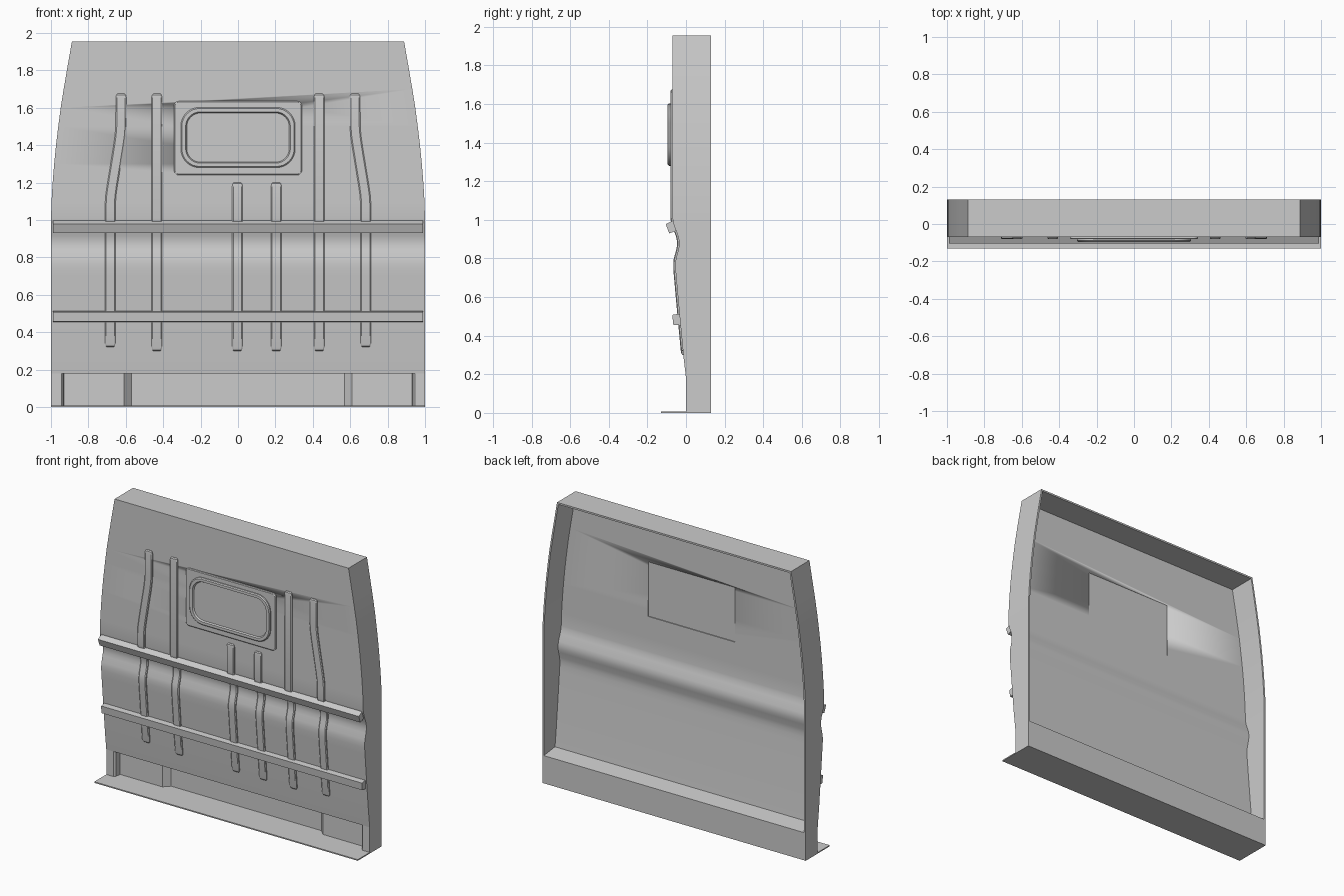
import bpy, bmesh, math

if "Cube" in bpy.data.objects:
    bpy.data.objects.remove(bpy.data.objects["Cube"])

BACK, TOP, T = 0.13, 1.955, 0.012

# Front surface of the pressed panel as (z, y), and half width as (z, x)
PROFILE = [(0.18, 0), (0.3, -0.014), (0.5, -0.033), (0.7, -0.051), (0.745, -0.055),
           (0.775, -0.055), (0.8, -0.052), (0.84, -0.041), (0.865, -0.036), (0.89, -0.036),
           (0.915, -0.041), (0.96, -0.058), (0.985, -0.066), (1.01, -0.07), (TOP, -0.07)]
WIDTH = [(0, 1), (1.0, 1), (1.1, 0.997), (1.2, 0.991), (1.3, 0.983), (1.4, 0.973),
         (1.5, 0.961), (1.6, 0.948), (1.7, 0.932), (1.8, 0.915), (TOP, 0.888)]


def interp(table, z):
    if z <= table[0][0]:
        return table[0][1]
    for (a, u), (b, v) in zip(table, table[1:]):
        if z <= b:
            return u + (v - u) * (z - a) / (b - a)
    return table[-1][1]


def loft(name, rings):
    """Skin a list of closed rings and cap both ends."""
    bm = bmesh.new()
    rows = [[bm.verts.new(p) for p in r] for r in rings]
    n = len(rows[0])
    for a, b in zip(rows, rows[1:]):
        for i in range(n):
            j = (i + 1) % n
            bm.faces.new((a[i], a[j], b[j], b[i]))
    bm.faces.new(rows[0])
    bm.faces.new(rows[-1])
    bmesh.ops.recalc_face_normals(bm, faces=bm.faces)
    me = bpy.data.meshes.new(name)
    bm.to_mesh(me)
    bm.free()
    me.polygons.foreach_set("use_smooth", [True] * len(me.polygons))
    me.set_sharp_from_angle(angle=math.radians(30))
    ob = bpy.data.objects.new(name, me)
    bpy.context.collection.objects.link(ob)
    return ob


def plan(name, pts, z0, z1):
    return loft(name, [[(x, y, z) for x, y in pts] for z in (z0, z1)])


def box(name, x, y0, y1, z0, z1):
    return plan(name, [(-x, y0), (x, y0), (x, y1), (-x, y1)], z0, z1)


def round_rect(hx, z0, z1, r, y, steps=8):
    pts = []
    for k, (cx, cz) in enumerate([(hx - r, z1 - r), (r - hx, z1 - r), (r - hx, z0 + r), (hx - r, z0 + r)]):
        for s in range(steps + 1):
            a = math.pi / 2 * (k + s / steps)
            pts.append((cx + r * math.cos(a), y, cz + r * math.sin(a)))
    return pts


# Pressed panel with side flanges, a C section lofted upward
levels = sorted({z for z, _ in PROFILE} | {z for z, _ in WIDTH if z > 0.18})
rows = []
for z in levels:
    w, y = interp(WIDTH, z), interp(PROFILE, z)
    sec = [(-w, BACK), (-w, y), (w, y), (w, BACK),
           (w - T, BACK), (w - T, y + T), (T - w, y + T), (T - w, BACK)]
    rows.append([(px, py, z) for px, py in sec])
panel = loft("bulkhead_panel", rows)

# Opening behind the window
cutter = box("window_cutter", 0.33, -0.12, 0.0, 1.25, 1.625)
cutter.hide_render = True
cutter.hide_viewport = True
mod = panel.modifiers.new("opening", 'BOOLEAN')
mod.object = cutter
mod.solver = 'EXACT'

# Top flange
flange = []
for z in (TOP - T, TOP):
    w = interp(WIDTH, z)
    flange.append([(-w, -0.07, z), (w, -0.07, z), (w, BACK, z), (-w, BACK, z)])
loft("top_flange", flange)

# Base: floor plate, recessed sill, and its lid
box("floor_plate", 1, -0.13, BACK, 0, 0.008)
half = [(1, BACK), (1, 0), (0.945, 0), (0.935, 0.01), (0.93, 0.05), (0.61, 0.05), (0.57, 0.09)]
plan("recessed_sill", half + [(-x, y) for x, y in reversed(half)], 0, 0.185)
loft("sill_lid", [[(x, 0, 0.195), (x, 0.012, 0.178), (x, BACK, 0.178), (x, BACK, 0.19), (x, 0.01, 0.205)]
                  for x in (-1, 1)])

# Window plate and raised frame with pane
loft("window_plate", [round_rect(0.342, 1.24, 1.635, 0.025, -0.064),
                      round_rect(0.342, 1.24, 1.635, 0.025, -0.077),
                      round_rect(0.337, 1.245, 1.63, 0.022, -0.081)])
loft("window_frame", [round_rect(0.306, 1.28, 1.602, 0.1, -0.076),
                      round_rect(0.306, 1.28, 1.602, 0.1, -0.089),
                      round_rect(0.3, 1.286, 1.596, 0.095, -0.095),
                      round_rect(0.28, 1.304, 1.578, 0.078, -0.095),
                      round_rect(0.274, 1.309, 1.572, 0.074, -0.084)])


# Vertical stiffening ribs following the panel surface
def rib(name, path, z0, z1, side=1):
    zs = {z0, z0 + 0.006, z0 + 0.02, z1 - 0.02, z1 - 0.006, z1}
    zs |= {z for z, _ in PROFILE + path if z0 + 0.02 < z < z1 - 0.02}
    rings = []
    for z in sorted(zs):
        end = min(z - z0, z1 - z)
        w = 0.019 if end < 0.005 else 0.025 if end < 0.019 else 0.028
        h = 0.003 if end < 0.005 else 0.009 if end < 0.019 else 0.011
        x, y = side * interp(path, z), interp(PROFILE, z)
        rings.append([(x - w, y + 0.005, z), (x - w, y - h * 0.6, z), (x - w + 0.006, y - h, z),
                      (x + w - 0.006, y - h, z), (x + w, y - h * 0.6, z), (x + w, y + 0.005, z)])
    loft(name, rings)


BENT = [(0, 0.683), (1.08, 0.683), (1.13, 0.68), (1.18, 0.673),
        (1.4, 0.637), (1.45, 0.63), (1.5, 0.626), (1.7, 0.625)]
for side, label in ((-1, "left"), (1, "right")):
    rib(f"outer_rib_{label}", BENT, 0.32, 1.675, side)
    rib(f"long_rib_{label}", [(0, 0.434)], 0.3, 1.675, side)
for i, x in enumerate((-0.003, 0.205)):
    rib(f"short_rib_{i + 1}", [(0, x)], 0.3, 1.2)

# Horizontal rails
for name, sec in (("upper_rail", [(-0.105, 0.978), (-0.087, 0.93), (-0.045, 0.945), (-0.066, 0.998)]),
                  ("lower_rail", [(-0.071, 0.508), (-0.066, 0.457), (-0.025, 0.453), (-0.03, 0.514)])):
    loft(name, [[(x, y, z) for y, z in sec] for x in (-0.99, 0.99)])
